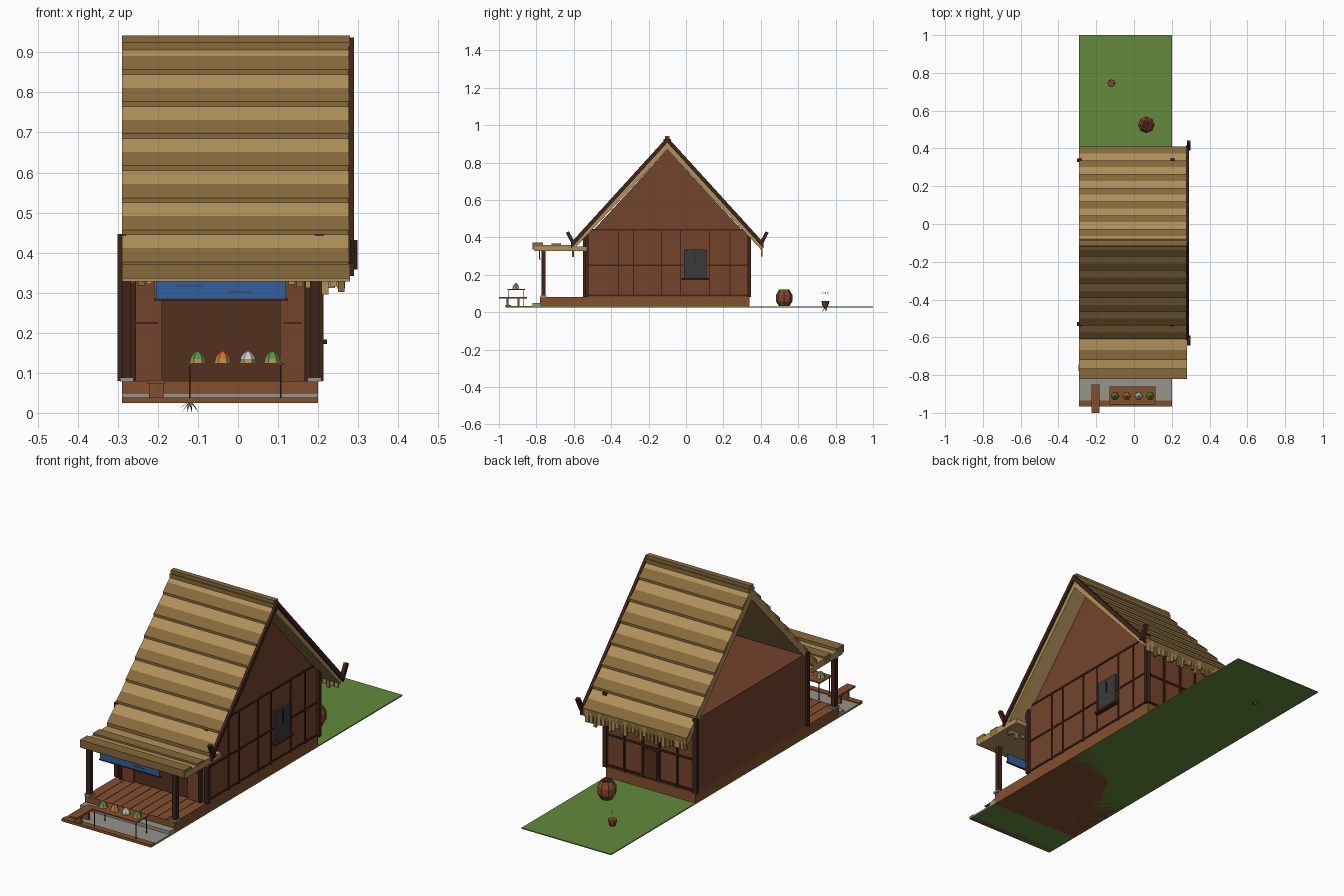
import bpy, bmesh, math, random
from mathutils import Vector

if "Cube" in bpy.data.objects:
    bpy.data.objects.remove(bpy.data.objects["Cube"])
random.seed(4)

def lin(c):
    return c / 12.92 if c <= 0.04045 else ((c + 0.055) / 1.055) ** 2.4

def mat(name, h):
    m = bpy.data.materials.new(name)
    m.diffuse_color = [lin(int(h[i:i + 2], 16) / 255) for i in (0, 2, 4)] + [1]
    m.use_nodes = True
    m.node_tree.nodes["Principled BSDF"].inputs["Base Color"].default_value = m.diffuse_color
    return m

WALL = mat("wall_brown", "74432c")
DECK = mat("deck_brown", "84502f")
DARK = mat("dark_timber", "40241a")
DOOR = mat("door_dark", "52301f")
THATCH = mat("thatch_light", "b0905a")
THATCH2 = mat("thatch_dark", "876a3c")
GRASS = mat("grass", "648a3c")
STONE = mat("stone", "96938b")
BLUE = mat("cloth_blue", "3460a0")
PANE = mat("window_grey", "3a3a3c")
LEAF = mat("leaf", "5c9440")
ORANGE = mat("orange_food", "cc7030")
WHITE = mat("pale_food", "c8c8c4")
CLAY = mat("clay", "80472f")

def finish(name, bm, m):
    bmesh.ops.recalc_face_normals(bm, faces=bm.faces)
    me = bpy.data.meshes.new(name)
    bm.to_mesh(me)
    bm.free()
    me.materials.append(m)
    ob = bpy.data.objects.new(name, me)
    bpy.context.collection.objects.link(ob)
    return ob

def prism(name, pts, x0, x1, m):
    """Extrude a (y, z) profile along x."""
    bm = bmesh.new()
    f = bm.faces.new([bm.verts.new((x0, y, z)) for y, z in pts])
    r = bmesh.ops.extrude_face_region(bm, geom=[f])
    vs = [v for v in r["geom"] if isinstance(v, bmesh.types.BMVert)]
    bmesh.ops.translate(bm, verts=vs, vec=(x1 - x0, 0, 0))
    return finish(name, bm, m)

def box(name, x0, x1, y0, y1, z0, z1, m):
    return prism(name, [(y0, z0), (y1, z0), (y1, z1), (y0, z1)], x0, x1, m)

def lathe(name, loc, prof, n, m):
    """Flat-faced turned shape from (radius, z) pairs."""
    bm = bmesh.new()
    rings = [[bm.verts.new((loc[0] + r * math.cos(2 * math.pi * k / n),
                            loc[1] + r * math.sin(2 * math.pi * k / n), loc[2] + z))
              for k in range(n)] for r, z in prof]
    for a, b in zip(rings, rings[1:]):
        for k in range(n):
            bm.faces.new((a[k], a[(k + 1) % n], b[(k + 1) % n], b[k]))
    bm.faces.new(rings[0])
    bm.faces.new(rings[-1])
    return finish(name, bm, m)

L, R = -0.29, 0.20          # building sides
F, B, MID = -0.53, 0.335, -0.10   # front wall, back wall, ridge line

# Ground, base, step and paving
box("ground", L, R, -0.96, 1.0, 0.025, 0.03, GRASS)
box("base", L, R, -0.78, B + 0.005, 0.025, 0.08, DECK)
box("stone_step", L, R, -0.82, -0.78, 0.027, 0.05, STONE)
box("paving", L, R, -0.935, -0.82, 0.026, 0.034, STONE)
box("front_kerb", L, R, -0.965, -0.935, 0.025, 0.038, DECK)
for i in range(1, 10):
    x = L + i * 0.049
    box("deck_seam", x - 0.001, x + 0.001, -0.78, F, 0.079, 0.0812, DARK)

# Room and right gable
box("room", L, R, F, B, 0.08, 0.44, WALL)
prism("right_gable", [(F, 0.40), (B, 0.40), (MID, 0.87)], R - 0.015, R, WALL)

# Corner posts and porch posts with stone feet
for x in (L, R + 0.003):
    for y in (F, B + 0.003):
        box("corner_post", x - 0.011, x + 0.011, y - 0.01, y + 0.01, 0.08, 0.447, DARK)
    px = x + (0.012 if x < 0 else -0.012)
    box("porch_post", px - 0.011, px + 0.011, -0.773, -0.751, 0.08, 0.345, DARK)
    box("post_foot", px - 0.017, px + 0.017, -0.779, -0.745, 0.078, 0.088, STONE)

# Right wall timber strips
for z in (0.09, 0.25, 0.44):
    box("right_rail", R, R + 0.004, F, B, z - 0.004, z + 0.004, DARK)
for y in (-0.36, -0.28, -0.13, -0.03, 0.125, 0.235):
    box("right_stud", R, R + 0.004, y - 0.003, y + 0.003, 0.08, 0.44, DARK)

# Window on the right wall
box("window_pane", R, R + 0.01, -0.012, 0.11, 0.18, 0.335, PANE)
box("window_sill", R, R + 0.022, -0.025, 0.122, 0.172, 0.183, DARK)
box("window_bar", R, R + 0.014, 0.046, 0.052, 0.26, 0.32, DARK)

# Front wall: dark doorway between side panels
box("doorway", -0.19, 0.105, F - 0.004, F, 0.08, 0.40, DOOR)
for x0, x1 in ((-0.265, -0.19), (0.105, 0.17)):
    box("front_panel", x0, x1, F - 0.014, F, 0.08, 0.40, WALL)
    box("panel_rail", x0 + 0.01, x1 - 0.01, F - 0.017, F - 0.01, 0.222, 0.227, DARK)
for x in (-0.26, 0.172):
    box("front_stud", x - 0.006, x + 0.006, F - 0.02, F, 0.08, 0.40, DARK)

# Back wall: studs, rails and a door
for x in (-0.19, -0.09, 0.0, 0.10):
    box("back_stud", x - 0.004, x + 0.004, B, B + 0.008, 0.08, 0.42, DARK)
for z in (0.09, 0.24):
    box("back_rail", L, R, B, B + 0.005, z - 0.004, z + 0.004, DARK)
box("back_door", -0.08, -0.01, B, B + 0.01, 0.09, 0.23, DOOR)

# Roof: slab plus seven stepped thatch courses on each slope
X0, X1, TOP, RUN, DROP = L, 0.28, 0.925, 0.51, 0.56
for s, side in ((-1, "front"), (1, "back")):
    def P(t, dz=0.0):
        return (MID + s * RUN * t, TOP - DROP * t + dz)
    prism(side + "_roof_slab", [P(0, -0.055), P(0, -0.01), P(1, -0.01), P(0.985, -0.04)], X0, X1, THATCH)
    n = 7
    for i in range(n):
        a, h, c = i / n, (i + 0.5) / n, (i + 1) / n
        prism(side + "_thatch_upper", [P(a, -0.015), P(a, 0), P(h, 0.006), P(h, -0.015)], X0, X1, THATCH)
        prism(side + "_thatch_lower", [P(h, -0.015), P(h, 0.006), P(c, 0.012), P(c, -0.015)], X0, X1, THATCH2)
    # barge board and upturned horn on the right edge only
    prism(side + "_barge", [P(0, -0.018), P(0, 0.012), P(1.01, 0.012), P(1.01, -0.018)], X1 - 0.004, X1 + 0.01, DARK)
    prism(side + "_horn", [(MID + s * y, z) for y, z in
          ((0.49, 0.365), (0.508, 0.358), (0.542, 0.425), (0.526, 0.432))], X1, X1 + 0.018, DARK)
    # hanging straw fringe
    ye, x = MID + s * 0.505, X0 + 0.003
    while x < X1 - 0.015:
        w = random.uniform(0.012, 0.02)
        box(side + "_fringe", x, x + w, ye - 0.005, ye + 0.005,
            0.36 - random.uniform(0.035, 0.065), 0.37, random.choice((THATCH, THATCH2)))
        x += w + random.uniform(0.002, 0.007)
box("ridge_cap", X0, X1, MID - 0.02, MID + 0.02, 0.905, 0.926, THATCH2)
box("ridge_top", X0, X1, MID - 0.013, MID + 0.013, 0.92, 0.942, THATCH2)

# Porch awning with stepped strips
box("awning", X0, X1, -0.81, F, 0.328, 0.352, THATCH)
for y0, y1, z, m in ((-0.82, -0.765, 0.372, THATCH2), (-0.765, -0.72, 0.358, THATCH),
                     (-0.72, -0.668, 0.367, THATCH2), (-0.668, -0.61, 0.36, THATCH)):
    box("awning_strip", X0, X1, y0, y1, 0.335, z, m)

# Blue cloth under the awning
box("cloth", -0.205, 0.12, -0.785, -0.78, 0.285, 0.335, BLUE)
box("cloth_rod", -0.21, 0.125, -0.787, -0.778, 0.281, 0.286, DARK)
for x0, x1, z in ((-0.155, -0.09, 0.317), (-0.02, 0.035, 0.302)):
    box("cloth_stitch", x0, x1, -0.787, -0.784, z - 0.0015, z + 0.0015, PANE)

# Stall table with four bowls of produce
box("table_top", -0.13, 0.115, -0.955, -0.86, 0.119, 0.125, DECK)
for x in (-0.12, 0.107):
    for y in (-0.95, -0.868):
        box("table_leg", x - 0.002, x + 0.002, y - 0.002, y + 0.002, 0.03, 0.12, DARK)
for x, m in ((-0.10, LEAF), (-0.038, ORANGE), (0.025, WHITE), (0.086, LEAF)):
    lathe("bowl", (x, -0.91, 0.125), [(0.021, 0), (0.017, 0.012)], 6, THATCH)
    lathe("produce", (x, -0.91, 0.135), [(0.02, 0), (0.014, 0.01), (0.003, 0.02)], 6, m)

# Bench beside the table
box("bench_seat", -0.226, -0.182, -1.0, -0.85, 0.073, 0.082, DECK)
for y in (-0.955, -0.895):
    box("bench_leg", -0.222, -0.186, y - 0.006, y + 0.006, 0.028, 0.075, DECK)

# Barrel behind the house
lathe("barrel", (0.065, 0.525, 0.032), [(0.028, 0), (0.044, 0.026), (0.044, 0.06), (0.028, 0.088)], 8, CLAY)
lathe("barrel_lid", (0.065, 0.525, 0.118), [(0.022, 0), (0.02, 0.004)], 8, DARK)

# Potted plant with drooping leaf spikes
PX, PY = -0.12, 0.745
lathe("pot", (PX, PY, 0.03), [(0.014, 0), (0.021, 0.024), (0.021, 0.03)], 8, CLAY)
bm = bmesh.new()
for k in range(9):
    a = k * 2 * math.pi / 9
    d = Vector((math.cos(a), math.sin(a), 0))
    w = Vector((-d.y, d.x, 0)) * 0.004
    c = Vector((PX, PY, 0.03))
    tip = c + d * (0.015 + 0.015 * (k % 3) / 2) + Vector((0, 0, -0.03 + 0.01 * (k % 2)))
    bm.faces.new([bm.verts.new(p) for p in (c + w, c - w, tip)])
    if k % 3 == 0:
        u = c + d * 0.012 + Vector((0, 0, 0.075))
        bm.faces.new([bm.verts.new(p) for p in (u + w, u - w, u + d * 0.01 - Vector((0, 0, 0.01)))])
finish("plant_leaves", bm, LEAF)
